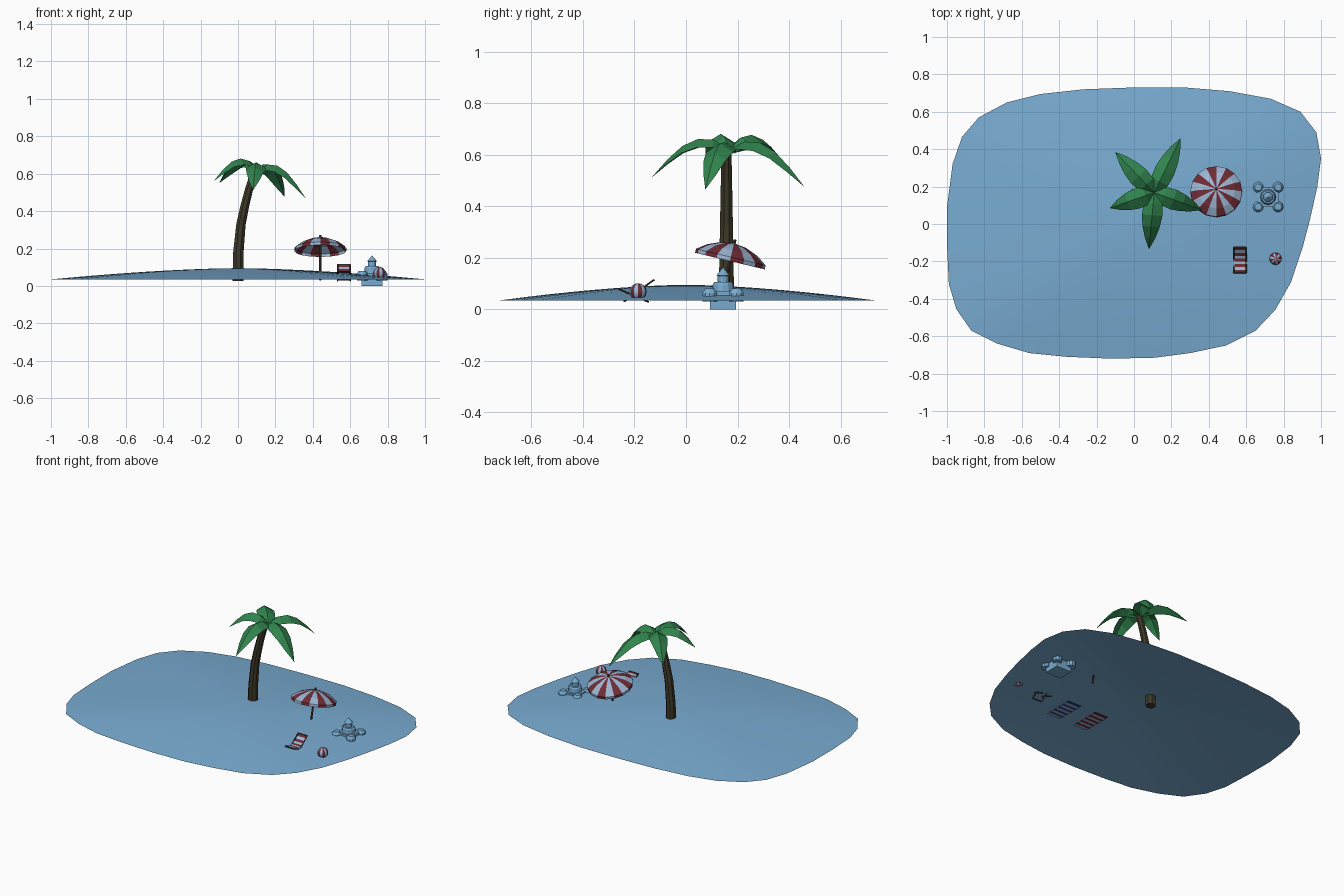
import bpy, math
from mathutils import Vector, Matrix

if "Cube" in bpy.data.objects:
    bpy.data.objects.remove(bpy.data.objects["Cube"])


def mat(name, r, g, b):
    m = bpy.data.materials.new(name)
    m.diffuse_color = (r, g, b, 1)
    m.use_nodes = True
    m.node_tree.nodes["Principled BSDF"].inputs["Base Color"].default_value = m.diffuse_color
    return m


SAND = mat("sand", .19, .41, .64)
PALE = mat("pale", .33, .47, .66)
RED = mat("red", .16, .025, .035)
BLUE = mat("blue", .03, .06, .30)
BARK = mat("bark", .05, .042, .022)
LEAF = mat("leaf", .03, .23, .075)
WOOD = mat("wood", .06, .045, .04)


def make(name, verts, faces, mats, pick=None, smooth=False):
    me = bpy.data.meshes.new(name)
    me.from_pydata([tuple(v) for v in verts], [], faces)
    for m in mats:
        me.materials.append(m)
    for i, p in enumerate(me.polygons):
        p.use_smooth = smooth
        if pick:
            p.material_index = pick(i)
    ob = bpy.data.objects.new(name, me)
    bpy.context.collection.objects.link(ob)
    return ob


def lathe(name, profile, n, mats, loc=(0, 0, 0), smooth=False, stripe=False, rot=None):
    """Spin (radius, z) points round z; zero radius ends become poles."""
    verts, rings, faces, idx = [], [], [], []
    for r, z in profile:
        if r == 0:
            rings.append([len(verts)] * n)
            verts.append(Vector((0, 0, z)))
        else:
            rings.append(list(range(len(verts), len(verts) + n)))
            verts += [Vector((r * math.cos(2 * math.pi * k / n),
                              r * math.sin(2 * math.pi * k / n), z)) for k in range(n)]
    for a, b in zip(rings, rings[1:]):
        for k in range(n):
            f = [a[k], a[(k + 1) % n], b[(k + 1) % n], b[k]]
            faces.append(list(dict.fromkeys(f)))
            idx.append(k % 2)
    if rot:
        verts = [rot @ v for v in verts]
    verts = [v + Vector(loc) for v in verts]
    return make(name, verts, faces, mats, (lambda i: idx[i]) if stripe else None, smooth)


def box(name, lo, hi, mats):
    v = [(x, y, z) for z in (lo[2], hi[2]) for y in (lo[1], hi[1]) for x in (lo[0], hi[0])]
    f = [(0, 2, 3, 1), (4, 5, 7, 6), (0, 1, 5, 4), (2, 6, 7, 3), (0, 4, 6, 2), (1, 3, 7, 5)]
    return make(name, v, f, mats)


def bar(name, a, b, r, m, n=6):
    a, b = Vector(a), Vector(b)
    rot = (b - a).to_track_quat('Z', 'Y').to_matrix()
    L = (b - a).length
    return lathe(name, [(0, 0), (r, 0), (r, L), (0, L)], n, [m], a, rot=rot)


# Island: open domed sheet made from scaled copies of the shoreline
shore = [(0, .73), (.27, .73), (.51, .71), (.73, .67), (.89, .60), (.975, .49), (1, .35),
         (.98, .20), (.94, .02), (.90, -.13), (.84, -.31), (.755, -.46), (.65, -.57),
         (.49, -.65), (.30, -.69), (.11, -.715), (-.12, -.72), (-.36, -.71), (-.56, -.69),
         (-.73, -.64), (-.87, -.57), (-.95, -.455), (-.99, -.32), (-1, -.11), (-1, .09),
         (-.97, .32), (-.92, .465), (-.83, .57), (-.68, .65), (-.50, .695), (-.27, .72)]
shore.reverse()
n, R = len(shore), 8
verts = [(0, 0, .095)]
faces = [(0, 1 + k, 1 + (k + 1) % n) for k in range(n)]
for r in range(1, R + 1):
    t = r / R
    verts += [(x * t, y * t, .035 + .06 * (1 - t ** 1.6)) for x, y in shore]
for r in range(R - 1):
    a = 1 + r * n
    faces += [(a + k, a + n + k, a + n + (k + 1) % n, a + (k + 1) % n) for k in range(n)]
make("island", verts, faces, [SAND], smooth=True)

# Palm trunk: leaning eight-sided tube
path = [(0, .025, .032), (.002, .18, .03), (.016, .33, .027), (.037, .43, .025),
        (.06, .52, .023), (.092, .62, .021)]
S = 8
verts = []
for i, (x, z, r) in enumerate(path):
    a, b = path[max(i - 1, 0)], path[min(i + 1, len(path) - 1)]
    lean = math.atan2(b[0] - a[0], b[1] - a[1]) if i else 0
    for k in range(S):
        w = 2 * math.pi * (k + .5) / S
        c = r * math.cos(w)
        verts.append((x + c * math.cos(lean), .157 + r * math.sin(w), z - c * math.sin(lean)))
faces = [(i * S + k, i * S + (k + 1) % S, i * S + S + (k + 1) % S, i * S + S + k)
         for i in range(len(path) - 1) for k in range(S)]
faces += [list(range(S))[::-1], list(range(len(verts) - S, len(verts)))]
make("palm_trunk", verts, faces, [BARK])

# Palm leaves: ridged, drooping blades
tips = [(-.10, .385, .55), (.25, .46, .475), (.364, .075, .465), (.08, -.135, .51), (-.13, .085, .56)]
hub = Vector((.108, .168, .62))
blade = [(0, 0, .025), (.2, .06, .05), (.4, .085, .055), (.6, .08, .046), (.8, .047, .028)]
for j, tip in enumerate(tips):
    d = Vector(tip) - hub
    side = Vector((-d.y, d.x, 0)).normalized()
    verts, faces = [], []
    for t, lift, w in blade:
        c = hub + d * t + Vector((0, 0, lift))
        low = Vector((0, 0, -.6 * w))
        verts += [c + side * w + low, c, c - side * w + low]
    verts.append(hub + d)
    for i in range(len(blade) - 1):
        a = i * 3
        faces += [(a, a + 1, a + 4, a + 3), (a + 1, a + 2, a + 5, a + 4)]
    e = len(verts) - 1
    faces += [(e - 3, e - 2, e), (e - 2, e - 1, e)]
    make(f"palm_leaf_{j + 1}", verts, [f[::-1] for f in faces], [LEAF])

# Tilted striped umbrella on its pole
top = Vector((.44, .187, .257))
tilt = Matrix.Rotation(math.radians(-13.4), 3, 'X')
canopy = [(.139, -.072), (.139, -.056), (.10, -.028), (.05, -.008), (0, 0)]
lathe("umbrella_canopy", canopy, 16, [RED, PALE], top, stripe=True, rot=tilt)
bar("umbrella_pole", top + tilt @ Vector((0, 0, -.232)), top + tilt @ Vector((0, 0, .014)), .006, WOOD, 8)

# Sand castle: keep, pointed central tower and four corner towers
cx, cy = .717, .144
box("castle_walls", (cx - .056, cy - .051, 0), (cx + .056, cy + .051, .07), [SAND])
lathe("castle_keep", [(0, .06), (.043, .06), (.04, .097), (.034, .106), (.021, .106), (.021, .13),
                      (.026, .132), (0, .163)], 12, [SAND], (cx, cy, 0))
for sx in (-1, 1):
    for sy in (-1, 1):
        lathe("castle_corner_tower", [(0, .03), (.029, .03), (.029, .064), (.019, .08), (0, .08)],
              10, [SAND], (cx + sx * .053, cy + sy * .052, 0))

# Beach ball
ball = [(.033 * math.sin(math.pi * i / 8), -.033 * math.cos(math.pi * i / 8)) for i in range(1, 8)]
lathe("beach_ball", [(0, -.033)] + ball + [(0, .033)], 12, [RED, PALE], (.757, -.186, .068),
      smooth=True, stripe=True)

# Deck chair: two crossed side frames, cross rails and a striped sling
x0, x1 = .532, .600
for x in (x0, x1):
    bar("chair_back_frame", (x, -.24, .03), (x, -.125, .114), .004, WOOD)
    bar("chair_seat_frame", (x, -.145, .028), (x, -.26, .078), .004, WOOD)
for name, y, z in (("chair_top_rail", -.125, .113), ("chair_front_rail", -.26, .077),
                   ("chair_foot_rail", -.24, .032)):
    bar(name, (x0, y, z), (x1, y, z), .004, WOOD)
sling = [(-.125, .114), (-.14, .102), (-.155, .09), (-.17, .08), (-.185, .073), (-.2, .07),
         (-.215, .07), (-.23, .072), (-.245, .075), (-.26, .079)]
verts = [(x, y, z) for y, z in sling for x in (x0 + .004, x1 - .004)]
faces = [(2 * i, 2 * i + 2, 2 * i + 3, 2 * i + 1) for i in range(len(sling) - 1)]
make("chair_sling", verts, faces, [RED, PALE], lambda i: i % 2)

# Striped towels lying beneath the sand surface
for name, x, m in (("blue_towel", .355, BLUE), ("red_towel", .144, RED)):
    for k in range(10):
        y = -.335 + .02 * k
        box(f"{name}_stripe", (x - .05, y, .037), (x + .05, y + .02, .041), [m if k % 2 else PALE])
